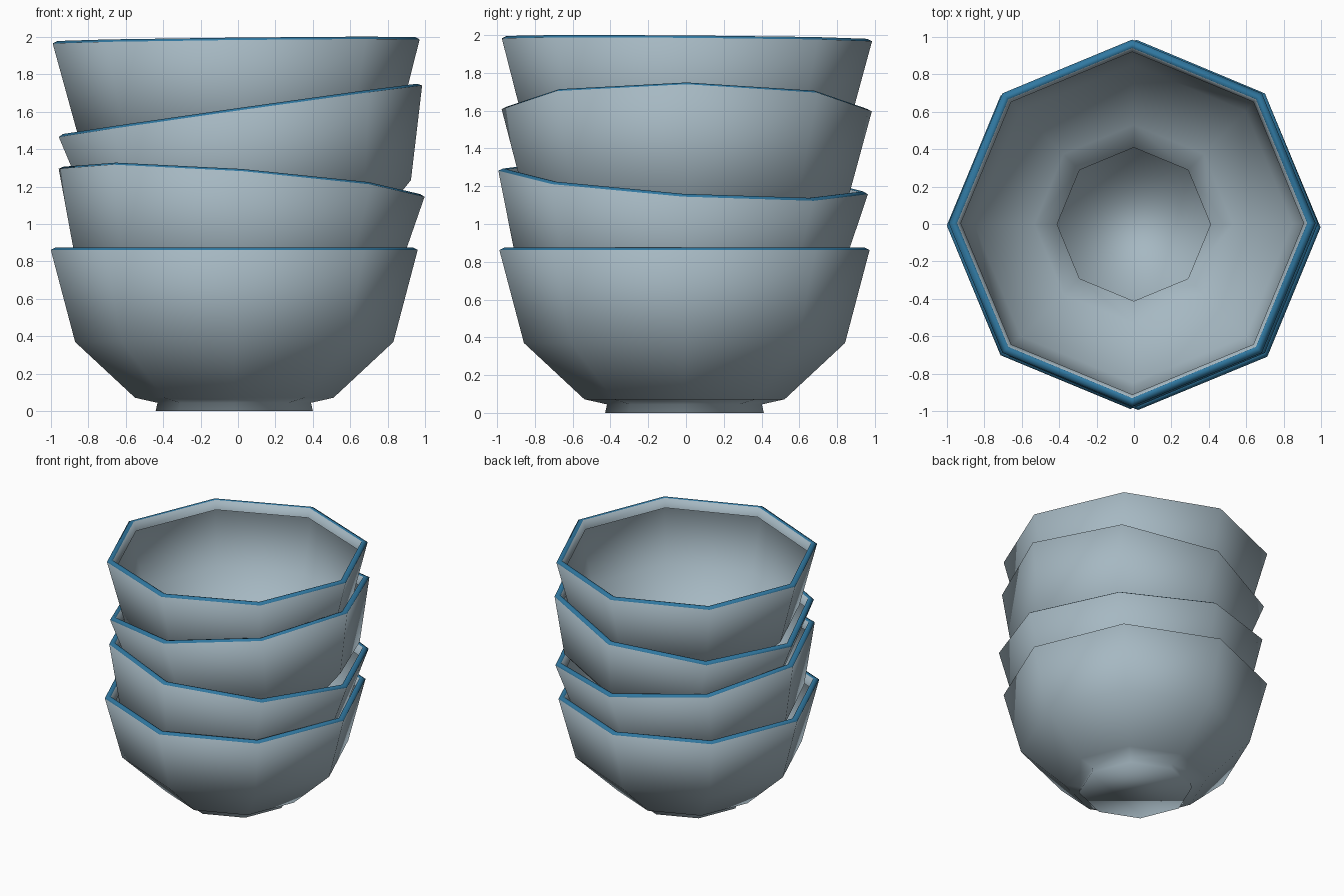
import bpy, bmesh, math
from mathutils import Vector

if "Cube" in bpy.data.objects:
    bpy.data.objects.remove(bpy.data.objects["Cube"])

SIDES = 8
RIM_Z = 0.87
# Half profile (radius, height above base): foot, thin wall, rim, inner lip
PROFILE = [(0.42, 0.0), (0.41, 0.045), (0.53, 0.072), (0.85, 0.37),
           (0.98, 0.862), (0.955, 0.875), (0.935, 0.872), (0.915, 0.80)]
RIM_BANDS = (4, 5)

glaze = bpy.data.materials.new("rim_blue")
glaze.diffuse_color = (0.03, 0.19, 0.36, 1)
glaze.use_nodes = True
glaze.node_tree.nodes["Principled BSDF"].inputs["Base Color"].default_value = glaze.diffuse_color
clay = bpy.data.materials.new("clay_grey")
clay.diffuse_color = (0.38, 0.48, 0.54, 1)
clay.use_nodes = True
clay.node_tree.nodes["Principled BSDF"].inputs["Base Color"].default_value = clay.diffuse_color


def bowl(name, rim_center, slope_x, slope_y):
    """Octagonal thin-walled bowl whose rim plane has the given slopes."""
    bm = bmesh.new()
    rings = []
    for r, z in PROFILE:
        rings.append([bm.verts.new((r * math.cos(a), r * math.sin(a), z - RIM_Z))
                      for a in (2 * math.pi * i / SIDES for i in range(SIDES))])
    # wall, blue rim and lip
    for band, (low, high) in enumerate(zip(rings, rings[1:])):
        for i in range(SIDES):
            j = (i + 1) % SIDES
            f = bm.faces.new((low[i], low[j], high[j], high[i]))
            f.material_index = 1 if band in RIM_BANDS else 0
    # closed bottom of the foot
    bm.faces.new(rings[0][::-1])
    for f in bm.faces:
        f.smooth = True
    mesh = bpy.data.meshes.new(name)
    bm.to_mesh(mesh)
    bm.free()
    mesh.materials.append(clay)
    mesh.materials.append(glaze)
    obj = bpy.data.objects.new(name, mesh)
    bpy.context.collection.objects.link(obj)
    # tilt about the rim centre
    normal = Vector((-slope_x, -slope_y, 1)).normalized()
    obj.rotation_mode = 'QUATERNION'
    obj.rotation_quaternion = Vector((0, 0, 1)).rotation_difference(normal)
    obj.location = rim_center


# Stack from bottom to top
bowl("bottom_bowl", (-0.02, -0.008, 0.87), 0, 0)
bowl("lower_middle_bowl", (0.02, -0.015, 1.228), -0.077, -0.064)
bowl("upper_middle_bowl", (0.012, 0.004, 1.61), 0.142, -0.006)
bowl("top_bowl", (-0.01, 0.005, 1.983), 0.011, -0.008)
